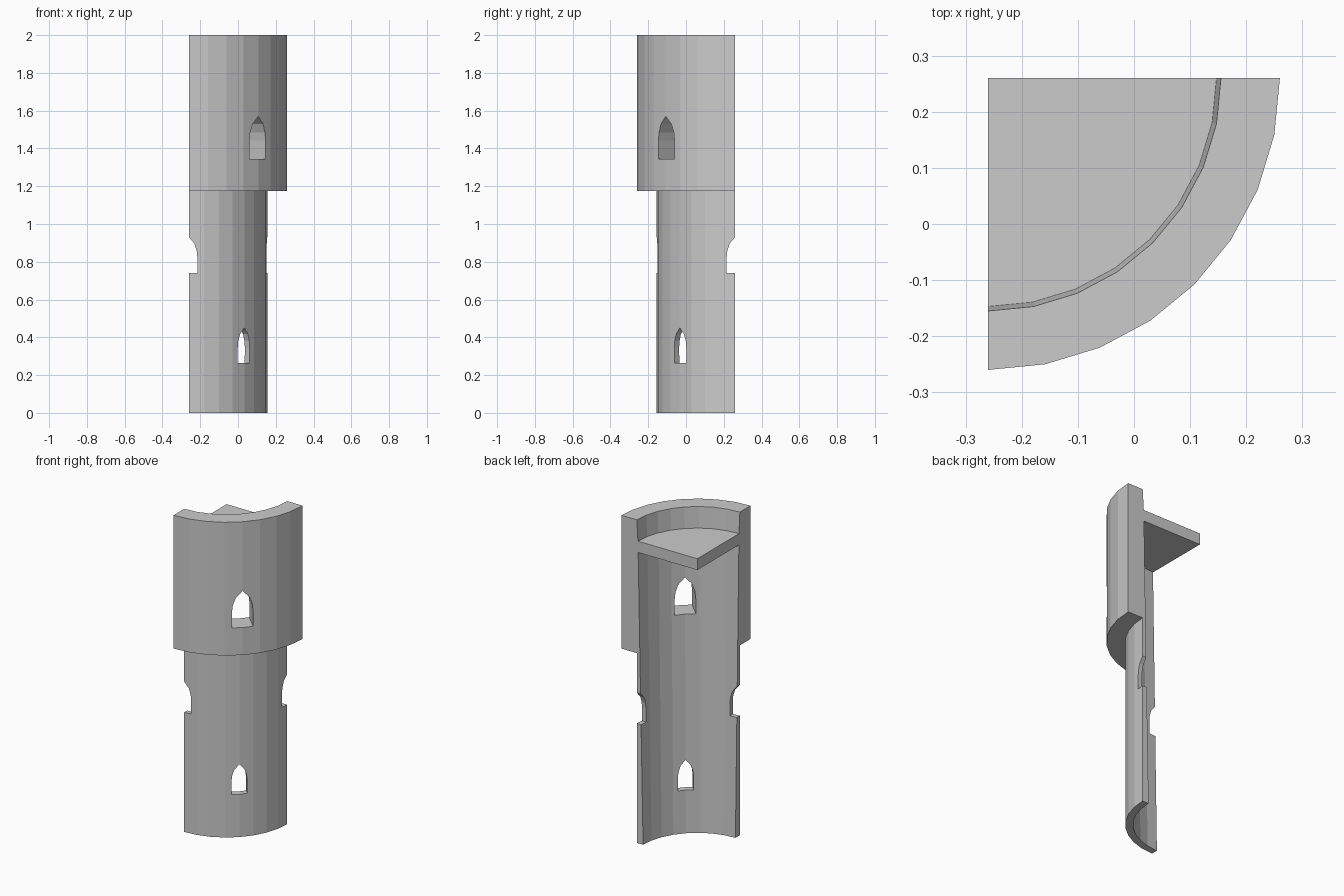
import bpy, bmesh, math

if "Cube" in bpy.data.objects:
    bpy.data.objects.remove(bpy.data.objects["Cube"])

CX, CY, SEG = -0.26, 0.26, 8   # centre of the quarter circle, facets per quarter


def polar(r, a, z):
    return (CX + r * math.cos(a), CY - r * math.sin(a), z)


def make_object(name, bm):
    bmesh.ops.recalc_face_normals(bm, faces=bm.faces)
    mesh = bpy.data.meshes.new(name)
    bm.to_mesh(mesh)
    bm.free()
    ob = bpy.data.objects.new(name, mesh)
    bpy.context.collection.objects.link(ob)
    return ob


def quarter_sweep(name, profile):
    """Sweep a closed (radius, z) profile through 90 degrees and cap the ends."""
    bm = bmesh.new()
    rings = []
    for i in range(SEG + 1):
        a = math.pi / 2 * i / SEG
        rings.append([bm.verts.new(polar(r, a, z)) for r, z in profile])
    n = len(profile)
    for r0, r1 in zip(rings, rings[1:]):
        for j in range(n):
            k = (j + 1) % n
            bm.faces.new((r0[j], r0[k], r1[k], r1[j]))
    bm.faces.new(rings[0])
    bm.faces.new(rings[-1][::-1])
    bmesh.ops.remove_doubles(bm, verts=bm.verts, dist=1e-5)
    return make_object(name, bm)


def arch_cutter(name, angle, half, sill, height):
    """Pointed-arch prism running along the radius at the given angle."""
    side = [(1, 0), (1, 0.43), (0.92, 0.62), (0.65, 0.82)]
    pts = side + [(0, 1)] + [(-u, v) for u, v in reversed(side)]
    bm = bmesh.new()
    rad = (math.cos(angle), -math.sin(angle))
    tan = (math.sin(angle), math.cos(angle))
    ends = []
    for r in (0.25, 0.65):
        ends.append([bm.verts.new((CX + rad[0] * r + tan[0] * u * half,
                                   CY + rad[1] * r + tan[1] * u * half,
                                   sill + v * height)) for u, v in pts])
    a, b = ends
    n = len(pts)
    for j in range(n):
        k = (j + 1) % n
        bm.faces.new((a[j], a[k], b[k], b[j]))
    bm.faces.new(a)
    bm.faces.new(b[::-1])
    ob = make_object(name, bm)
    ob.hide_render = True
    return ob


# Tower wall: narrow shaft, wider upper storey, tapering inner face
wall = quarter_sweep("tower_wall", [
    (0.372, 0), (0.415, 0), (0.415, 1.175), (0.52, 1.175),
    (0.52, 2.0), (0.415, 2.0), (0.407, 1.87)])

# Arched windows, with half windows at both cut edges
windows = [
    (math.pi / 4, 0.060, 1.345, 0.225),
    (math.pi / 4, 0.045, 0.265, 0.185),
    (0.0, 0.045, 0.74, 0.19),
    (math.pi / 2, 0.045, 0.74, 0.19),
]
bpy.context.view_layer.objects.active = wall
for i, args in enumerate(windows):
    cutter = arch_cutter(f"window_cutter_{i}", *args)
    mod = wall.modifiers.new("window", 'BOOLEAN')
    mod.operation = 'DIFFERENCE'
    mod.solver = 'EXACT'
    mod.object = cutter
    bpy.ops.object.modifier_apply(modifier=mod.name)
    bpy.data.objects.remove(cutter)

# Quarter-round floor slab just below the rim
quarter_sweep("roof_floor", [(0, 1.80), (0.407, 1.80), (0.407, 1.87), (0, 1.87)])
